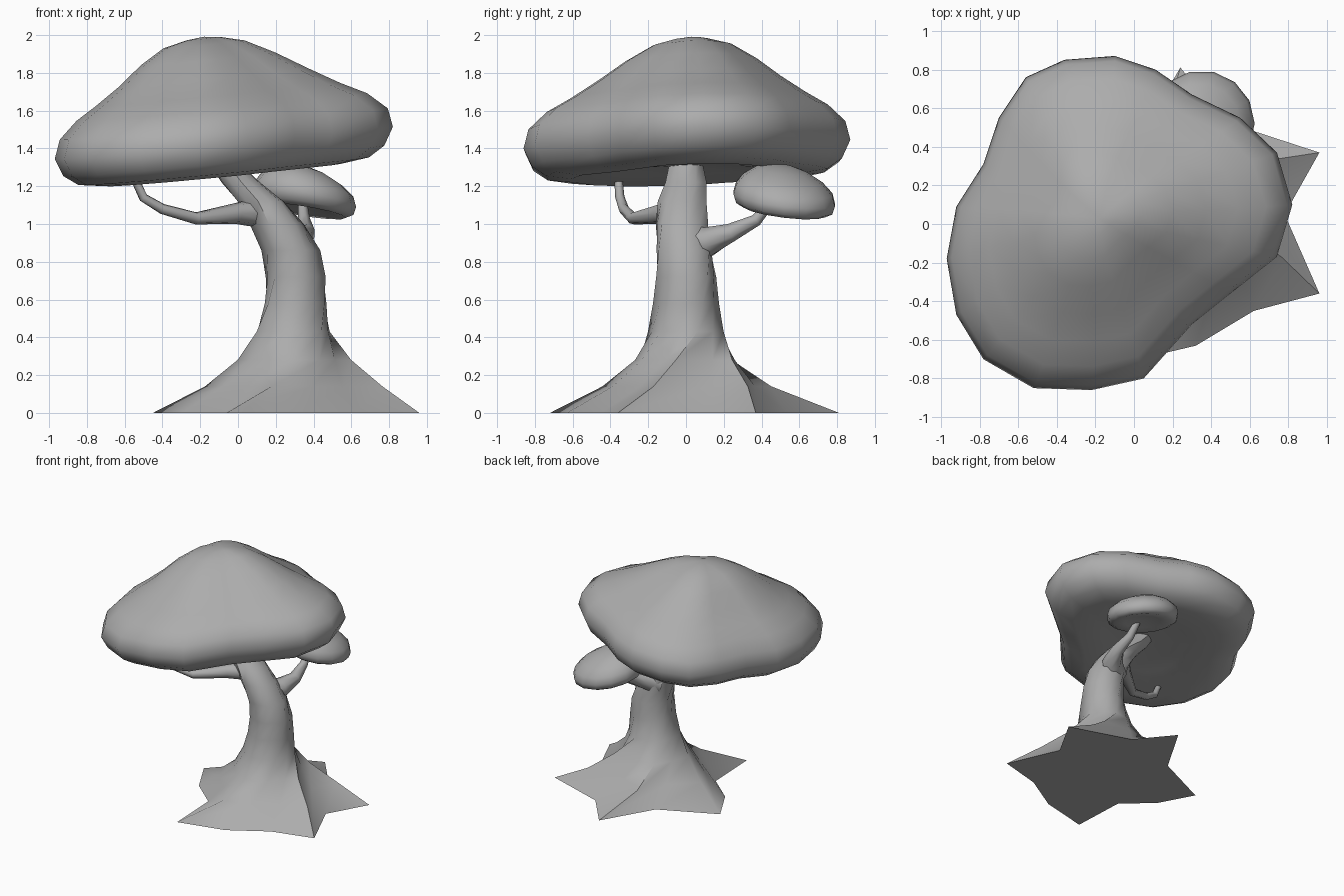
import bpy
import bmesh
from math import radians, sin, cos, pi, atan2, hypot
from mathutils import Vector

cube = bpy.data.objects.get("Cube")
if cube:
    bpy.data.objects.remove(cube, do_unlink=True)

shade = 0.415
grey = bpy.data.materials.new("plain_grey")
grey.use_nodes = True
grey.diffuse_color = (shade, shade, shade, 1)
grey.node_tree.nodes["Principled BSDF"].inputs["Base Color"].default_value = (shade, shade, shade, 1)


def loft(name, rings, angle):
    """Skin closed rings of equal length; a one-point ring makes a pole."""
    bm = bmesh.new()
    loops = [[bm.verts.new(p) for p in ring] for ring in rings]
    for low, high in zip(loops, loops[1:]):
        count = max(len(low), len(high))
        for i in range(count):
            j = (i + 1) % count
            if len(low) == 1:
                bm.faces.new((low[0], high[j], high[i]))
            elif len(high) == 1:
                bm.faces.new((low[i], low[j], high[0]))
            else:
                bm.faces.new((low[i], low[j], high[j], high[i]))
    for end in (loops[0], loops[-1]):
        if len(end) > 2:
            bm.faces.new(end)
    bmesh.ops.recalc_face_normals(bm, faces=bm.faces)
    mesh = bpy.data.meshes.new(name)
    bm.to_mesh(mesh)
    bm.free()
    mesh.materials.append(grey)
    obj = bpy.data.objects.new(name, mesh)
    bpy.context.collection.objects.link(obj)
    bpy.ops.object.select_all(action='DESELECT')
    obj.select_set(True)
    bpy.context.view_layer.objects.active = obj
    bpy.ops.object.shade_smooth_by_angle(angle=radians(angle))


def canopy(name, outline, centre, peak, profile, tilt):
    """Dome of scaled outlines, leaning towards the peak and tilted."""
    rings = []
    for scale, z, lean in profile:
        ring = []
        for px, py in (outline if scale else [centre]):
            x = centre[0] + scale * (px - centre[0]) + lean * (peak[0] - centre[0])
            y = centre[1] + scale * (py - centre[1]) + lean * (peak[1] - centre[1])
            ring.append((x, y, z + tilt[0] * (x - centre[0]) + tilt[1] * (y - centre[1])))
        rings.append(ring)
    loft(name, rings, 60)


def branch(name, path, sides=7):
    """Tapered tube through (x, y, z, radius) points."""
    points = [Vector(p[:3]) for p in path]
    rings = []
    for i, p in enumerate(points):
        along = points[min(i + 1, len(points) - 1)] - points[max(i - 1, 0)]
        turn = along.to_track_quat('Z', 'Y')
        r = path[i][3]
        rings.append([p + turn @ Vector((r * cos(2 * pi * k / sides), r * sin(2 * pi * k / sides), 0))
                      for k in range(sides)])
    loft(name, rings, 55)


# Trunk: star-shaped root footprint, twisting up into a leaning stem
footprint = [(.96, -.36), (.78, .05), (.96, .37), (.47, .53), (.24, .81), (0, .4),
             (-.45, .19), (-.3, -.09), (-.08, -.28), (-.06, -.72), (.32, -.63), (.62, -.45)]
base_x = .27
polar = [(atan2(y, x - base_x), hypot(x - base_x, y)) for x, y in footprint]
stem = [  # height, centre x, centre y, radius, twist, share of the root shape
    (0, .27, 0, .3, 0, 1), (.14, .27, 0, .27, 14, .36), (.28, .28, 0, .25, 30, .05),
    (.43, .29, 0, .197, 45, 0), (.58, .305, 0, .168, 58, 0), (.72, .305, 0, .158, 72, 0),
    (.86, .28, -.01, .15, 86, 0), (1.0, .205, -.02, .14, 98, 0), (1.12, .12, -.02, .125, 108, 0),
    (1.22, .015, 0, .105, 116, 0), (1.32, -.07, 0, .085, 122, 0), (1.42, -.12, 0, .075, 126, 0)]
rings = []
for z, cx, cy, r, twist, share in stem:
    ring = []
    for i, (a, reach) in enumerate(polar):
        even = polar[0][0] + i * pi / 6
        angle = a + (((even - a + pi) % (2 * pi)) - pi) * (1 - share) * 0.7
        # The two long roots on the left side run straighter than the others
        long_root = i in (0, 2)
        mix = share ** (0.7 if long_root else 1)
        angle += radians(twist) * (0.6 if long_root and share else 1)
        flute = r * (1.04 if i % 2 == 0 else .97)
        d = flute + (reach - flute) * mix
        ring.append((cx + d * cos(angle), cy + d * sin(angle), z))
    rings.append(ring)
loft("trunk", rings, 48)

# Branches
branch("front_branch", [(.14, -.01, 1.06, .085), (-.01, -.13, 1.055, .056), (-.22, -.28, 1.03, .033),
                        (-.4, -.33, 1.08, .028), (-.5, -.35, 1.14, .025), (-.56, -.36, 1.27, .022)])
branch("back_branch", [(.24, .03, .88, .11), (.32, .13, .91, .078), (.36, .24, .955, .05),
                       (.35, .37, 1.02, .033), (.34, .46, 1.13, .024)])

# Main canopy
outline = [(.82, .1), (.74, .37), (.55, .55), (.3, .67), (.11, .8), (-.1, .87), (-.36, .85),
           (-.56, .76), (-.7, .55), (-.78, .31), (-.92, .09), (-.97, -.18), (-.92, -.47),
           (-.78, -.7), (-.52, -.85), (-.22, -.86), (.05, -.8), (.3, -.52), (.5, -.36), (.74, -.17)]
canopy("main_canopy", outline, (-.08, 0), (-.18, .03),
       [(0, 1.31, 0), (.4, 1.29, 0), (.7, 1.26, 0), (.86, 1.28, 0), (.95, 1.335, 0), (1, 1.43, 0),
        (.97, 1.53, 0), (.86, 1.62, .1), (.72, 1.69, .3), (.56, 1.78, .5), (.4, 1.88, .8),
        (.24, 1.96, 1), (.1, 1.99, 1), (0, 2.0, 1)], (.092, .02))

# Small canopy on the back branch
small = [(.35 + .275 * cos(k * pi / 7), .52 + .275 * sin(k * pi / 7)) for k in range(14)]
canopy("small_canopy", small, (.35, .52), (.31, .5),
       [(0, 1.1, 0), (.5, 1.08, 0), (.8, 1.068, 0), (.95, 1.09, 0), (1, 1.135, 0), (.95, 1.185, 0),
        (.78, 1.235, .3), (.5, 1.28, .7), (.25, 1.3, 1), (0, 1.305, 1)], (-.16, -.12))
